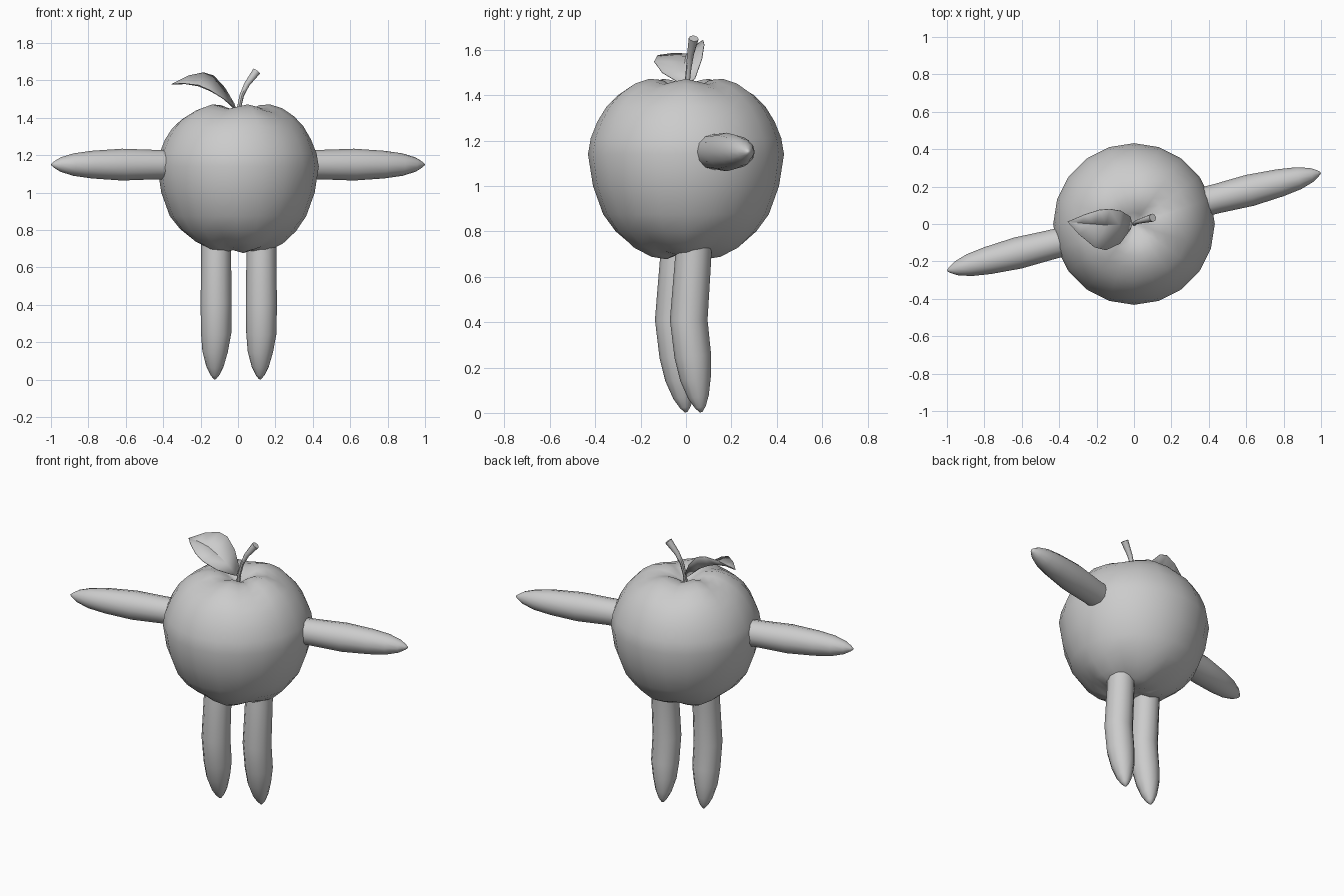
import bpy, bmesh, math
from mathutils import Vector

if "Cube" in bpy.data.objects:
    bpy.data.objects.remove(bpy.data.objects["Cube"])

grey = bpy.data.materials.new("plain grey")
grey.diffuse_color = (0.6, 0.6, 0.6, 1)
grey.use_nodes = True
grey.node_tree.nodes["Principled BSDF"].inputs["Base Color"].default_value = grey.diffuse_color


def finish(name, bm, angle=60):
    bmesh.ops.recalc_face_normals(bm, faces=bm.faces)
    me = bpy.data.meshes.new(name)
    bm.to_mesh(me)
    bm.free()
    me.materials.append(grey)
    ob = bpy.data.objects.new(name, me)
    bpy.context.collection.objects.link(ob)
    bpy.ops.object.select_all(action='DESELECT')
    ob.select_set(True)
    bpy.context.view_layer.objects.active = ob
    bpy.ops.object.shade_smooth_by_angle(angle=math.radians(angle))
    return ob


def skin(bm, rings):
    """Bridge consecutive vertex rings with quads."""
    for a, b in zip(rings, rings[1:]):
        n = len(a)
        for i in range(n):
            bm.faces.new((a[i], a[(i + 1) % n], b[(i + 1) % n], b[i]))


def tube(name, path, sides, angle=60):
    """Round tube through (x, y, z, radius) points with closed ends."""
    bm = bmesh.new()
    pts = [Vector(p[:3]) for p in path]
    ref = Vector((0, 1, 0)) if abs((pts[-1] - pts[0]).normalized().y) < 0.7 else Vector((1, 0, 0))
    rings = []
    for i, p in enumerate(pts):
        d = (pts[min(i + 1, len(pts) - 1)] - pts[max(i - 1, 0)]).normalized()
        u = d.cross(ref).normalized()
        v = d.cross(u)
        rings.append([bm.verts.new(p + path[i][3] * (u * math.cos(t) + v * math.sin(t)))
                      for t in (2 * math.pi * k / sides for k in range(sides))])
    skin(bm, rings)
    bm.faces.new(rings[0])
    bm.faces.new(rings[-1])
    return finish(name, bm, angle)


# Apple body: lathed profile (radius, z, lobe height) with five soft lobes
profile = [(0.03, 0.70, 0), (0.09, 0.685, 0.008), (0.16, 0.70, 0.012), (0.24, 0.74, 0.012),
           (0.31, 0.80, 0.006), (0.365, 0.875, 0), (0.41, 1.0, 0), (0.432, 1.14, 0),
           (0.42, 1.21, 0), (0.39, 1.285, 0), (0.35, 1.35, 0.004), (0.30, 1.40, 0.008),
           (0.235, 1.44, 0.012), (0.17, 1.46, 0.012), (0.11, 1.457, 0.01),
           (0.06, 1.435, 0.004), (0.02, 1.41, 0)]
bm = bmesh.new()
rings = []
for r, z, lobe in profile:
    sign = 1 if z > 1.1 else -1
    ring = []
    for k in range(20):
        t = 2 * math.pi * k / 20
        ring.append(bm.verts.new((r * math.cos(t), r * math.sin(t),
                                  z + sign * lobe * math.cos(5 * t))))
    rings.append(ring)
skin(bm, rings)
bm.faces.new(rings[0])
bm.faces.new(rings[-1])
finish("apple_body", bm)

# Arms: tapered limbs, one swung back and one swung forward
arm = [(0.35, 0.078), (0.45, 0.079), (0.62, 0.085), (0.78, 0.074),
       (0.88, 0.06), (0.95, 0.038), (0.985, 0.016), (0.998, 0.004)]
for name, side, shift in (("right_arm", 1, 0.025), ("left_arm", -1, 0)):
    tube(name, [(side * x, side * 0.25 * x + shift, 1.15, r) for x, r in arm], 12)

# Legs: slightly bent, tapering to rounded points
leg = [(0.035, 0.76, 0.08), (0.03, 0.66, 0.08), (0.012, 0.41, 0.083), (0.03, 0.25, 0.081),
       (0.042, 0.15, 0.068), (0.055, 0.07, 0.046), (0.063, 0.025, 0.024), (0.066, 0.003, 0.006)]
for name, x, shift in (("right_leg", 0.125, 0), ("left_leg", -0.117, -0.066)):
    tube(name, [(x - 0.01 * (0.7 - z) * (z < 0.2), y + shift, z, r) for y, z, r in leg], 12)

# Stem
tube("stem", [(0, 0, 1.39, 0.011), (0.005, 0.005, 1.45, 0.011), (0.02, 0.012, 1.52, 0.012),
              (0.048, 0.02, 1.58, 0.015), (0.1, 0.034, 1.65, 0.022)], 8, 45)

# Leaf: two thin halves folded along a midrib
midrib = [(-0.01, 0, 1.44), (-0.08, -0.005, 1.505), (-0.15, -0.005, 1.545),
          (-0.21, 0, 1.57), (-0.28, 0.005, 1.582), (-0.355, 0.012, 1.58)]
front = [(-0.02, -0.03, 1.455), (-0.075, -0.105, 1.50), (-0.15, -0.14, 1.548),
         (-0.21, -0.125, 1.575), (-0.295, -0.055, 1.585)]
back = [(-0.02, 0.04, 1.475), (-0.07, 0.07, 1.56), (-0.13, 0.08, 1.625),
        (-0.185, 0.075, 1.642), (-0.265, 0.05, 1.625)]
bm = bmesh.new()
mid = [bm.verts.new(p) for p in midrib]
for edge in (front, back):
    e = [bm.verts.new(p) for p in edge]
    for i in range(4):
        bm.faces.new((mid[i], mid[i + 1], e[i + 1], e[i]))
    bm.faces.new((mid[4], mid[5], e[4]))
leaf = finish("leaf", bm, 35)
thick = leaf.modifiers.new("thickness", 'SOLIDIFY')
thick.thickness = 0.004
thick.offset = 0
